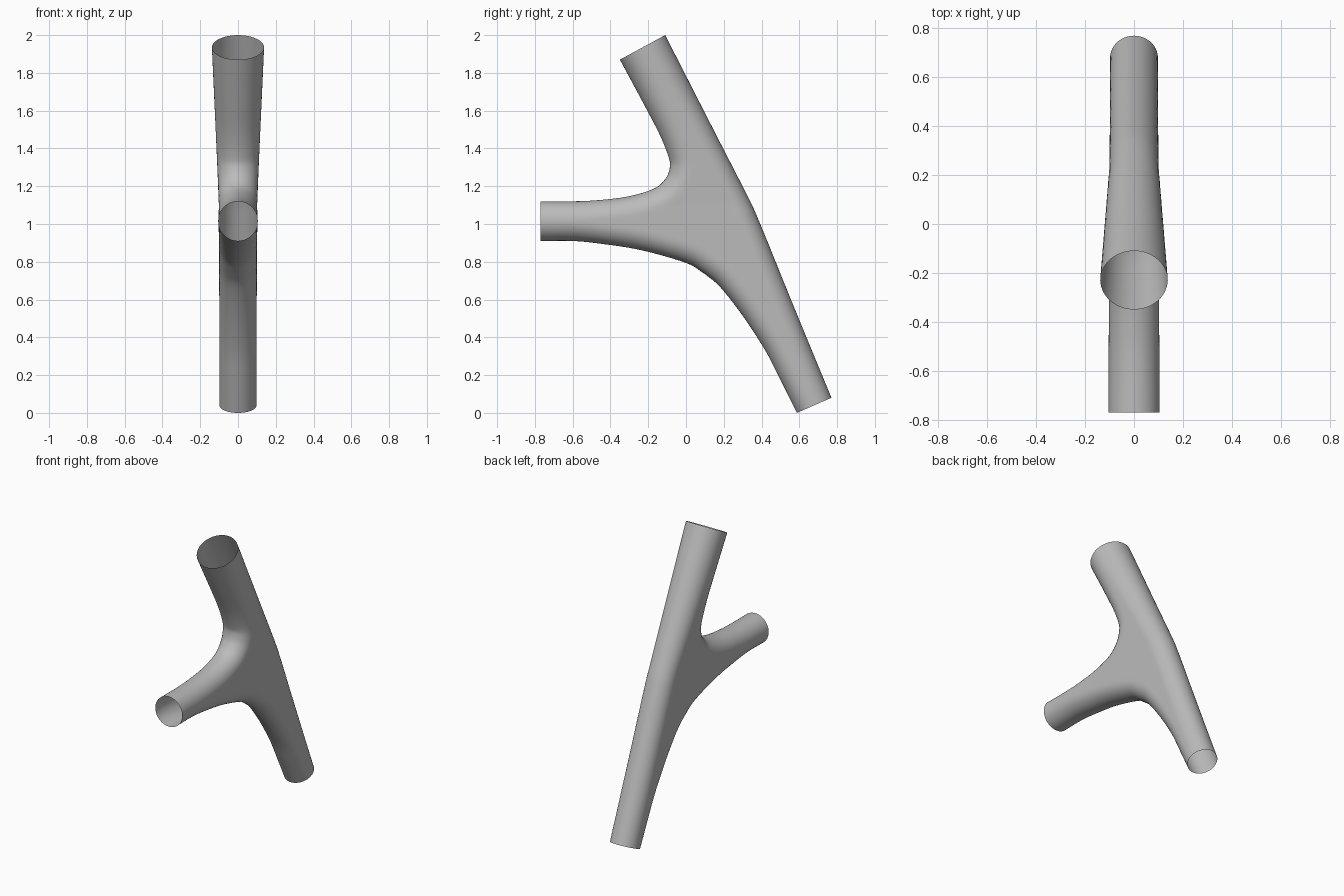
import bpy, bmesh, math
from mathutils import Vector
from mathutils.geometry import intersect_point_line

cube = bpy.data.objects.get("Cube")
if cube:
    bpy.data.objects.remove(cube, do_unlink=True)

STATIONS, ACROSS = 48, 28


def spline(points, steps=12):
    """Smooth curve through (y, z) points."""
    p = [Vector(q) for q in points]
    p = [2 * p[0] - p[1]] + p + [2 * p[-1] - p[-2]]
    out = []
    for a, b, c, d in zip(p, p[1:], p[2:], p[3:]):
        for i in range(steps):
            t = i / steps
            out.append(0.5 * (2 * b + (c - a) * t + (2 * a - 5 * b + 4 * c - d) * t * t
                              + (3 * b - a - 3 * c + d) * t ** 3))
    return out + [p[-2]]


def resample(curve, count):
    """Evenly spaced points along a polyline."""
    lengths = [0.0]
    for a, b in zip(curve, curve[1:]):
        lengths.append(lengths[-1] + (b - a).length)
    out, k = [], 0
    for i in range(count + 1):
        s = lengths[-1] * i / count
        while k < len(curve) - 2 and lengths[k + 1] < s:
            k += 1
        t = (s - lengths[k]) / (lengths[k + 1] - lengths[k])
        out.append(curve[k].lerp(curve[k + 1], min(t, 1)))
    return out


# Side outlines, each running from a pipe end to its split point
back_top = spline([(-0.11, 2.0), (0.13, 1.53), (0.33, 1.14), (0.372, 1.05)])
back_low = spline([(0.77, 0.08), (0.57, 0.565), (0.42, 0.935), (0.372, 1.05)])
upper_top = spline([(-0.35, 1.87), (-0.237, 1.66), (-0.138, 1.47), (-0.088, 1.34), (-0.087, 1.29)])
upper_front = spline([(-0.77, 1.12), (-0.6, 1.12), (-0.455, 1.127), (-0.296, 1.148),
                      (-0.164, 1.19), (-0.105, 1.245), (-0.087, 1.29)])
lower_front = spline([(-0.77, 0.91), (-0.6, 0.91), (-0.455, 0.896), (-0.24, 0.862),
                      (0, 0.794), (0.1, 0.735)])
lower_low = spline([(0.587, 0.0), (0.5, 0.175), (0.418, 0.333), (0.296, 0.52),
                    (0.18, 0.667), (0.1, 0.735)])
outlines = [back_top, back_low, upper_top, upper_front, lower_front, lower_low]
segments = [(a.to_3d(), b.to_3d()) for c in outlines for a, b in zip(c, c[1:])]
centre = Vector((0.14, 1.04))


def edge_distance(p):
    p = p.to_3d()
    best = 9.0
    for a, b in segments:
        foot, t = intersect_point_line(p, a, b)
        foot = a if t < 0 else b if t > 1 else foot
        best = min(best, (p - foot).length)
    return best


def half_depth(p):
    """Round edge near the outline, level web in the middle."""
    radius = 0.101 - 0.005 * p.x + 0.036 * min(max((p.y - 1.1) / 0.835, 0), 1)
    d = min(edge_distance(p), radius)
    return math.sqrt(max(radius ** 2 - (radius - d) ** 2, 0))


bm = bmesh.new()


def add_limb(first, second):
    """One half pipe that opens into the shared junction."""
    rows = []
    for i, (p, q) in enumerate(zip(resample(first, STATIONS), resample(second, STATIONS))):
        bend = ((i / STATIONS) ** 3) * (centre - (p + q) / 2)
        row = []
        for j in range(ACROSS + 1):
            u = (1 - math.cos(math.pi * j / ACROSS)) / 2
            pt = p.lerp(q, u) + bend * (1 - abs(2 * u - 1))
            x = 0 if j in (0, ACROSS) else half_depth(pt)
            row.append(bm.verts.new((x, pt.x, pt.y)))
        rows.append(row)
    for r, s in zip(rows, rows[1:]):
        for j in range(ACROSS):
            bm.faces.new((r[j], r[j + 1], s[j + 1], s[j]))


add_limb(back_top, upper_top)
add_limb(upper_front, lower_front)
add_limb(lower_low, back_low)
bmesh.ops.remove_doubles(bm, verts=bm.verts, dist=0.0003)
bmesh.ops.recalc_face_normals(bm, faces=bm.faces)
bm.normal_update()
if sum(f.normal.x * f.calc_area() for f in bm.faces) < 0:
    bmesh.ops.reverse_faces(bm, faces=bm.faces)

mesh = bpy.data.meshes.new("branching_pipe")
bm.to_mesh(mesh)
bm.free()
pipe = bpy.data.objects.new("branching_pipe", mesh)
bpy.context.collection.objects.link(pipe)

# Plain grey finish
grey = bpy.data.materials.new("plain_grey")
grey.use_nodes = True
colour = (0.5, 0.5, 0.5, 1)
grey.diffuse_color = colour
grey.node_tree.nodes["Principled BSDF"].inputs["Base Color"].default_value = colour
mesh.materials.append(grey)

# Other half by mirroring, with open pipe ends
mirror = pipe.modifiers.new("mirror", 'MIRROR')
mirror.use_axis = (True, False, False)
mirror.merge_threshold = 0.0005
bpy.context.view_layer.objects.active = pipe
pipe.select_set(True)
bpy.ops.object.modifier_apply(modifier=mirror.name)
bpy.ops.object.shade_smooth_by_angle(angle=math.radians(50))
